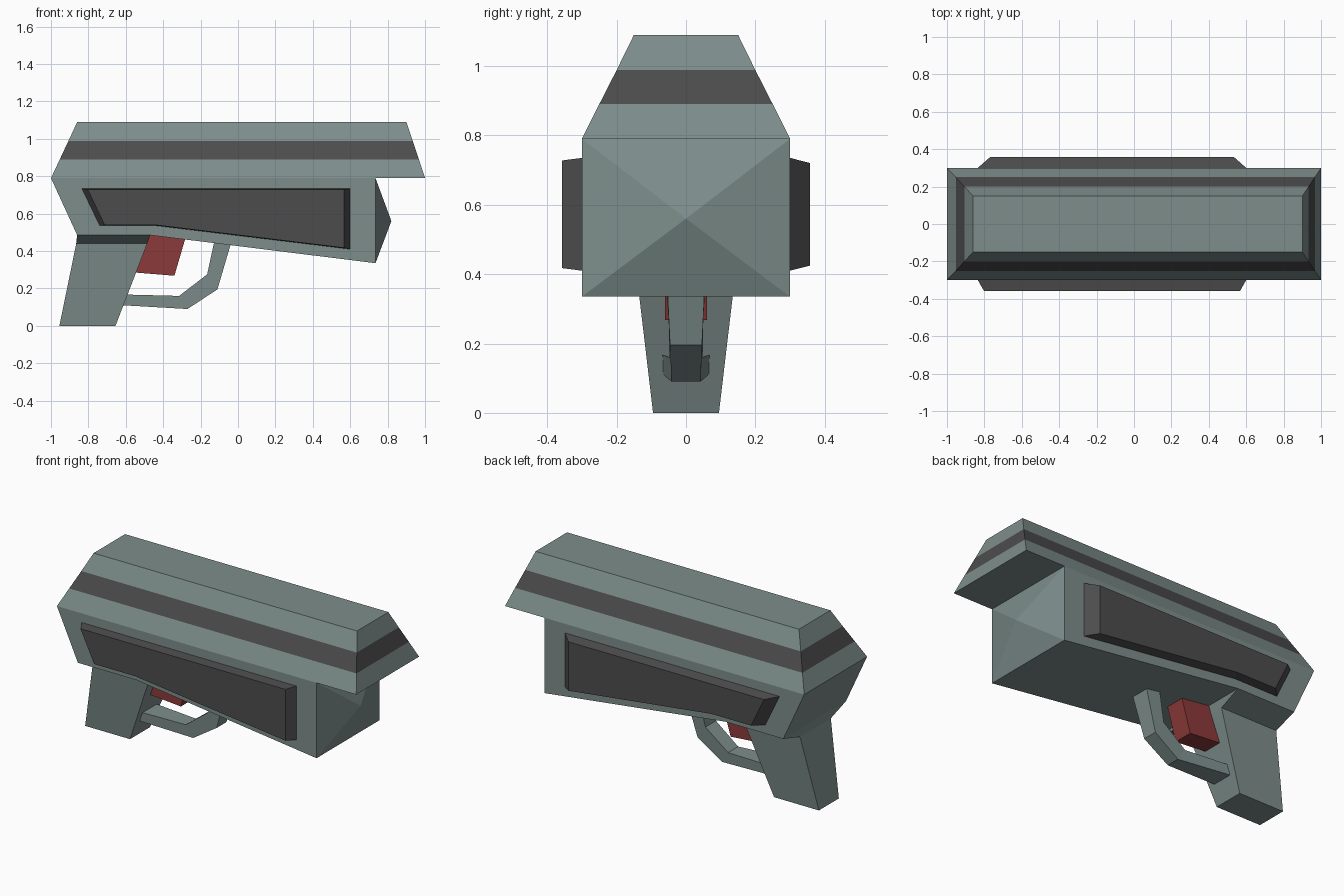
import bpy, bmesh
from mathutils import Vector

if "Cube" in bpy.data.objects:
    bpy.data.objects.remove(bpy.data.objects["Cube"])


def material(name, rgb):
    m = bpy.data.materials.new(name)
    m.diffuse_color = (*rgb, 1)
    m.use_nodes = True
    m.node_tree.nodes["Principled BSDF"].inputs["Base Color"].default_value = m.diffuse_color
    return m


GREY = material("grey green", (0.205, 0.270, 0.260))
DARK = material("dark grey", (0.075, 0.073, 0.073))
RED = material("trigger red", (0.26, 0.042, 0.042))


def finish(name, bm, *mats):
    bmesh.ops.recalc_face_normals(bm, faces=bm.faces[:])
    me = bpy.data.meshes.new(name)
    bm.to_mesh(me)
    bm.free()
    for m in mats:
        me.materials.append(m)
    ob = bpy.data.objects.new(name, me)
    bpy.context.collection.objects.link(ob)
    return ob


def loft(rings):
    """Skin a list of equal-length point rings and cap both ends."""
    bm = bmesh.new()
    vs = [[bm.verts.new(p) for p in r] for r in rings]
    n = len(vs[0])
    for a, b in zip(vs, vs[1:]):
        for i in range(n):
            j = (i + 1) % n
            bm.faces.new((a[i], a[j], b[j], b[i]))
    bm.faces.new(vs[0])
    bm.faces.new(vs[-1])
    return bm


def rect(x0, x1, w, z0, z1=None):
    """Level or sloping rectangle, half width w."""
    z1 = z0 if z1 is None else z1
    return [(x0, -w, z0), (x1, -w, z1), (x1, w, z1), (x0, w, z0)]


# Upper slide, tapered, with a dark stripe running all the way round
bm = loft([rect(-1, 1, 0.30, 0.79), rect(-0.953, 0.967, 0.25, 0.89),
           rect(-0.907, 0.934, 0.20, 0.988), rect(-0.86, 0.90, 0.15, 1.09)])
for f in bm.faces:
    f.material_index = int(0.90 < f.calc_center_median().z < 0.98)
finish("slide", bm, GREY, DARK)

# Main body: side profile extruded across, front face poked to a pyramid
profile = [(-1, 0.79), (-0.86, 0.485), (-0.47, 0.485), (0.735, 0.335), (0.735, 0.79)]
bm = loft([[(x, y, z) for x, z in profile] for y in (-0.30, 0.30)])
front = max(bm.faces, key=lambda f: f.calc_center_median().x)
tip = bmesh.ops.poke(bm, faces=[front])["verts"][0]
tip.co = Vector((0.82, 0, 0.56))
finish("body", bm, GREY)

# Raised side panels; the far one has a wider bevel
outline = [(-0.835, 0.735), (-0.74, 0.537), (-0.45, 0.537), (0.60, 0.41), (0.60, 0.735)]
for name, side, s in (("front_panel", -1, 0.955), ("back_panel", 1, 0.91)):
    outer = [(-0.117 + (x + 0.117) * s, side * 0.357, 0.572 + (z - 0.572) * s)
             for x, z in outline]
    finish(name, loft([[(x, side * 0.29, z) for x, z in outline],
                       [(x, side * 0.30, z) for x, z in outline], outer]), DARK)

# Grip, flaring out to the body width at the top
finish("grip", loft([rect(-0.955, -0.655, 0.095, 0), rect(-0.865, -0.485, 0.147, 0.44),
                     rect(-0.86, -0.47, 0.30, 0.485)]), GREY)

# Trigger
finish("trigger", loft([rect(-0.55, -0.34, 0.06, 0.285, 0.268),
                        rect(-0.47, -0.275, 0.06, 0.50, 0.49)]), RED)

# Trigger guard: outer x, z, half width, then inner x, z, half width
stations = [(-0.035, 0.45, 0.058, -0.125, 0.46, 0.062),
            (-0.11, 0.195, 0.046, -0.165, 0.275, 0.05),
            (-0.27, 0.09, 0.042, -0.315, 0.16, 0.048),
            (-0.65, 0.112, 0.068, -0.63, 0.168, 0.070)]
finish("trigger_guard", loft([[(a, -w, b), (a, w, b), (c, v, d), (c, -v, d)]
                              for a, b, w, c, d, v in stations]), GREY)
